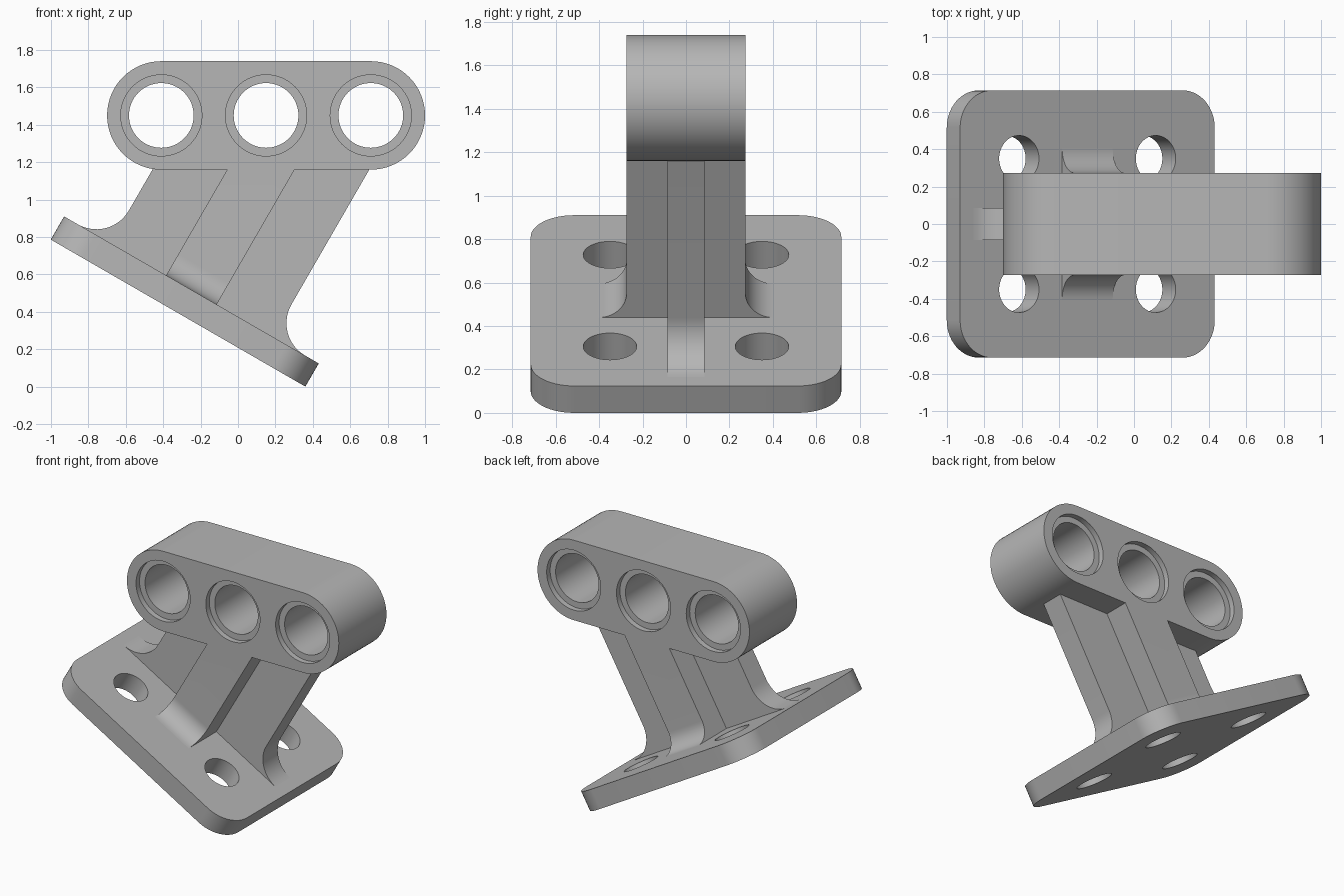
import bpy, bmesh
from math import sin, cos, pi, radians
from mathutils import Matrix, Vector

if "Cube" in bpy.data.objects:
    bpy.data.objects.remove(bpy.data.objects["Cube"], do_unlink=True)

grey = bpy.data.materials.new("plain_grey")
grey.use_nodes = True
GREY = (0.47, 0.47, 0.47, 1)
grey.diffuse_color = GREY
grey.node_tree.nodes["Principled BSDF"].inputs["Base Color"].default_value = GREY

# Frames: upright profiles, and the tilted mounting plane (origin on plate top centre)
UPRIGHT = Matrix.Rotation(pi / 2, 4, 'X')
TILT = Matrix.Translation((-0.249, 0, 0.517)) @ Matrix.Rotation(radians(30), 4, 'Y')
ACROSS = Matrix(((0, 0, 1, 0), (1, 0, 0, 0), (0, 1, 0, 0), (0, 0, 0, 1)))
HEAD_Z, HEAD_R, HEAD_HALF = 1.45, 0.29, 0.273
HEAD_X = (-0.41, 0.15, 0.71)
HEAD_BOTTOM = HEAD_Z - HEAD_R


def arc(cx, cy, r, start, end, steps=14):
    """Points on an arc, angles in degrees."""
    angles = [radians(start + (end - start) * i / steps) for i in range(steps + 1)]
    return [(cx + r * cos(a), cy + r * sin(a)) for a in angles]


def prism(name, outline, low, high, frame, cut_z=None):
    """Extrude an outline along local z, place it, optionally trim it flat at a height."""
    bm = bmesh.new()
    face = bm.faces.new([bm.verts.new((x, y, low)) for x, y in outline])
    top = bmesh.ops.extrude_face_region(bm, geom=[face])["geom"]
    bmesh.ops.translate(bm, vec=(0, 0, high - low),
                        verts=[v for v in top if isinstance(v, bmesh.types.BMVert)])
    bm.transform(frame)
    if cut_z is not None:
        cut = bmesh.ops.bisect_plane(bm, geom=bm.verts[:] + bm.edges[:] + bm.faces[:],
                                     plane_co=(0, 0, cut_z), plane_no=(0, 0, 1),
                                     clear_outer=True)["geom_cut"]
        bmesh.ops.holes_fill(bm, edges=[e for e in cut if isinstance(e, bmesh.types.BMEdge)])
    bmesh.ops.recalc_face_normals(bm, faces=bm.faces)
    mesh = bpy.data.meshes.new(name)
    bm.to_mesh(mesh)
    bm.free()
    mesh.materials.append(grey)
    obj = bpy.data.objects.new(name, mesh)
    bpy.context.collection.objects.link(obj)
    return obj


def drill(obj, x, y, r, low, high, frame):
    """Cut a round hole and discard the cutter."""
    cutter = prism("cutter", arc(x, y, r, 0, 360, 64)[:-1], low, high, frame)
    cutter.hide_render = True
    mod = obj.modifiers.new("hole", 'BOOLEAN')
    mod.operation, mod.solver, mod.object = 'DIFFERENCE', 'EXACT', cutter
    bpy.context.view_layer.objects.active = obj
    bpy.ops.object.modifier_apply(modifier=mod.name)
    bpy.data.objects.remove(cutter, do_unlink=True)


def mirrored(points):
    return points + [(-x, y) for x, y in reversed(points)]


# Base plate with rounded corners and four bolt holes
px, py, corner, thick = 0.786, 0.715, 0.2, 0.143
outline = []
for sx, sy, a in ((1, 1, 0), (-1, 1, 90), (-1, -1, 180), (1, -1, 270)):
    outline += arc(sx * (px - corner), sy * (py - corner), corner, a, a + 90)
base_plate = prism("base_plate", outline, -thick, 0, TILT)
for sx in (-1, 1):
    for sy in (-1, 1):
        drill(base_plate, sx * 0.422, sy * 0.35, 0.123, -0.3, 0.1, TILT)

# Thin rib with filleted feet, running along the plate
foot = [(-0.702, -0.02)] + arc(-0.702, 0.2, 0.2, -90, 0) + [(-0.502, 1.7)]
rib = prism("stem_rib", mirrored(foot), -0.085, 0.085, TILT @ UPRIGHT, HEAD_BOTTOM + 0.03)

# Thick central block with fillets towards the front and back
r = 0.13
foot = [(-HEAD_HALF - r, -0.02)] + arc(-HEAD_HALF - r, r, r, -90, 0) + [(-HEAD_HALF, 1.7)]
block = prism("stem_block", mirrored(foot), -0.156, 0.156, TILT @ ACROSS, HEAD_BOTTOM)

# Rounded head bar with three counterbored holes
outline = (arc(HEAD_X[2], HEAD_Z, HEAD_R, -90, 90, 32)
           + arc(HEAD_X[0], HEAD_Z, HEAD_R, 90, 270, 32))
head = prism("head_bar", outline, -HEAD_HALF, HEAD_HALF, UPRIGHT)
for x in HEAD_X:
    drill(head, x, HEAD_Z, 0.173, -0.5, 0.5, UPRIGHT)
    for low, high in ((-0.5, 0.04 - HEAD_HALF), (HEAD_HALF - 0.04, 0.5)):
        drill(head, x, HEAD_Z, 0.217, low, high, UPRIGHT)

# Smooth the curved walls, keep edges sharp
bpy.ops.object.select_all(action='DESELECT')
for obj in (base_plate, rib, block, head):
    obj.select_set(True)
bpy.context.view_layer.objects.active = head
bpy.ops.object.shade_smooth_by_angle(angle=radians(30))
